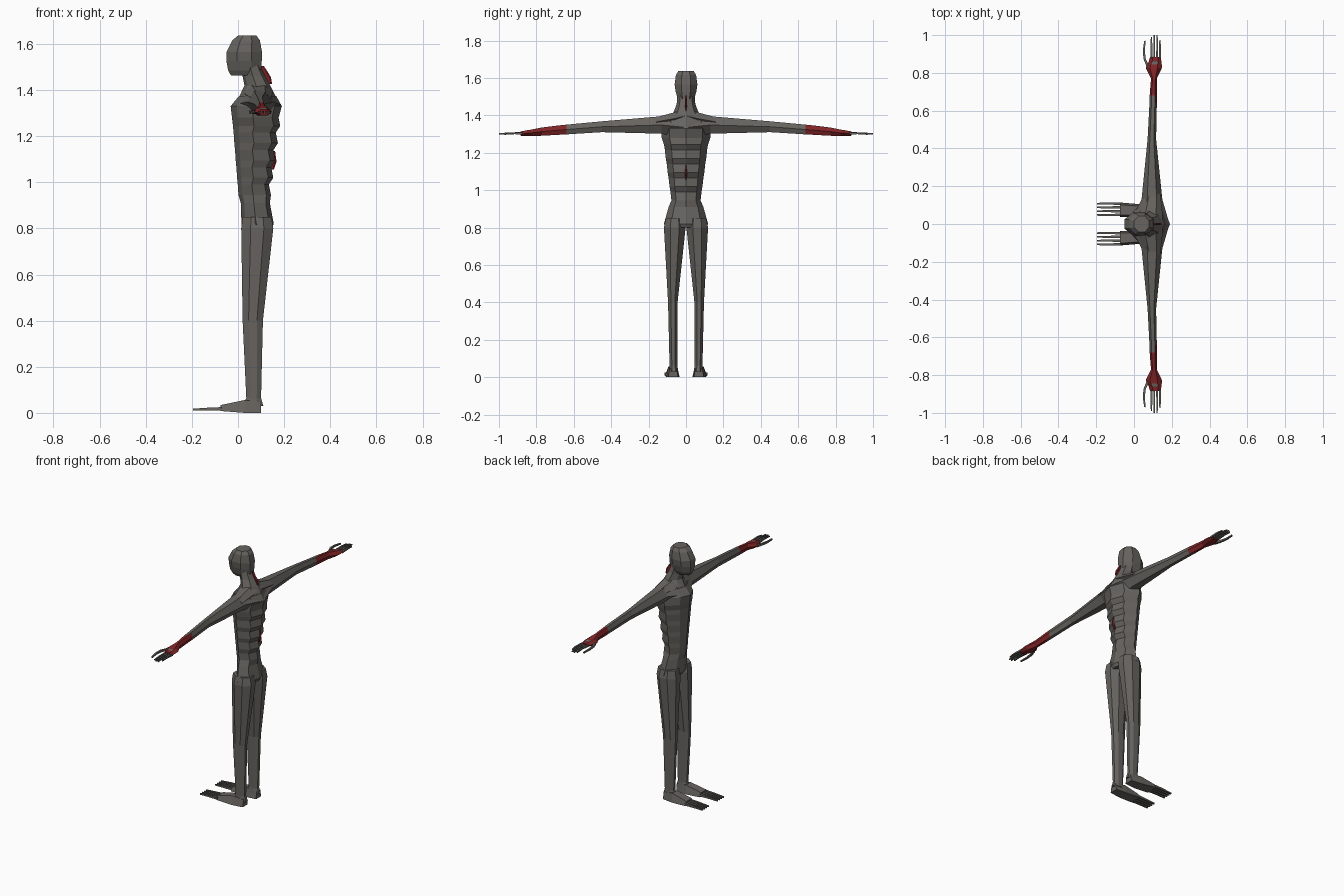
import bpy, bmesh, math
from mathutils import Vector

if "Cube" in bpy.data.objects:
    bpy.data.objects.remove(bpy.data.objects["Cube"])


def material(name, rgb):
    m = bpy.data.materials.new(name)
    m.diffuse_color = (*rgb, 1)
    m.use_nodes = True
    m.node_tree.nodes["Principled BSDF"].inputs["Base Color"].default_value = m.diffuse_color
    return m


GREY = material("ash grey skin", (0.135, 0.127, 0.115))
RED = material("blood red", (0.22, 0.018, 0.02))


def loft(name, rings, rule=None, mats=(GREY, RED), mirror=False):
    """Skin a list of equally sized rings, cap both ends."""
    bm = bmesh.new()
    vs = [[bm.verts.new(p) for p in r] for r in rings]
    n = len(rings[0])
    for a, b in zip(vs, vs[1:]):
        for i in range(n):
            j = (i + 1) % n
            bm.faces.new((a[i], a[j], b[j], b[i]))
    bm.faces.new(vs[0])
    bm.faces.new(vs[-1])
    bmesh.ops.recalc_face_normals(bm, faces=bm.faces)
    bm.normal_update()
    if rule:
        for f in bm.faces:
            f.material_index = int(rule(f.calc_center_median(), f.normal))
    me = bpy.data.meshes.new(name)
    bm.to_mesh(me)
    bm.free()
    for m in mats:
        me.materials.append(m)
    ob = bpy.data.objects.new(name, me)
    bpy.context.collection.objects.link(ob)
    if mirror:
        md = ob.modifiers.new("mirror", 'MIRROR')
        md.use_axis = (False, True, False)
        md.use_bisect_axis = (False, False, False)
        md.use_mirror_merge = False
    return ob


def body_ring(z, xf, xb, w):
    d = xb - xf
    half = [(xf + .12 * d, .5 * w), (xf + .45 * d, w), (xb - .14 * d, .68 * w)]
    return ([(xf, 0, z)] + [(x, y, z) for x, y in half] + [(xb, 0, z)]
            + [(x, -y, z) for x, y in reversed(half)])


def oct_ring(x0, x1, y0, y1, z):
    k = 1 / math.cos(math.pi / 8)
    return [((x0 + x1) / 2 + k * (x1 - x0) / 2 * math.cos(a),
             (y0 + y1) / 2 + k * (y1 - y0) / 2 * math.sin(a), z)
            for a in (math.pi / 8 + i * math.pi / 4 for i in range(8))]


def hex_ring(y, x0, x1, z0, z1):
    zm, d = (z0 + z1) / 2, (x1 - x0) * .27
    return [(x0, y, zm), (x0 + d, y, z1), (x1 - d, y, z1),
            (x1, y, zm), (x1 - d, y, z0), (x0 + d, y, z0)]


def rod(name, pts, r, mirror=True):
    """Tapered square rod along a path, for fingers and toes."""
    rings = []
    for i, p in enumerate(pts):
        p = Vector(p)
        d = (Vector(pts[-1]) - Vector(pts[0])).normalized()
        side = d.cross(Vector((0, 0, 1))).normalized()
        up = Vector((0, 0, 1))
        s = r * (1 - .4 * i / (len(pts) - 1))
        rings.append([p + side * s * a + up * s * b
                      for a, b in ((1, 1), (-1, 1), (-1, -1), (1, -1))])
    return loft(name, rings, mirror=mirror)


# Torso with scalloped spine: z, front x, back x, half width
torso = [(.80, .03, .145, .105), (.82, .015, .155, .118), (.91, .012, .138, .093)]
for i in range(5):
    z = .945 + i * .075
    t = i / 4
    f = .002 - .024 * t
    b = .143 + .04 * t
    w = .078 + .04 * t
    torso.append((z, f, b, w))
    if i < 4:
        torso.append((z + .045, f - .003, b - .009, w + .005))
torso += [(1.28, -.026, .176, .13), (1.33, -.032, .19, .13),
          (1.375, .005, .165, .115)]
loft("torso", [body_ring(*r) for r in torso])

# Neck
loft("neck", [body_ring(*r) for r in
              [(1.36, .0, .17, .11), (1.42, .028, .14, .065),
               (1.46, .02, .118, .05), (1.52, .01, .09, .045)]])

# Head
loft("head", [oct_ring(*r) for r in
              [(-.03, .085, -.03, .03, 1.462), (-.043, .10, -.043, .043, 1.485),
               (-.05, .103, -.055, .055, 1.525), (-.05, .104, -.061, .061, 1.565),
               (-.025, .095, -.054, .054, 1.615), (.0, .08, -.042, .042, 1.636)]])


# Arm with bloodied forearm and hand, mirrored
def bloody(c, n):
    if c.y < .62 or (c.y < .68 and n.x < .3):
        return False
    return not (.84 < c.y < .865 and n.z > .8)


arm = [(.0, -.025, .188, 1.275, 1.395), (.13, .04, .15, 1.302, 1.395),
       (.45, .072, .117, 1.310, 1.368), (.64, .082, .121, 1.298, 1.350),
       (.68, .083, .121, 1.296, 1.346), (.77, .09, .121, 1.291, 1.335),
       (.825, .062, .147, 1.289, 1.324), (.845, .068, .147, 1.289, 1.321),
       (.86, .078, .145, 1.289, 1.318), (.885, .085, .142, 1.291, 1.314)]
loft("arm", [hex_ring(*r) for r in arm], rule=bloody, mirror=True)

# Shoulder slope between neck and arm
loft("shoulder", [hex_ring(0, .02, .15, 1.36, 1.435),
                  hex_ring(.065, .03, .15, 1.35, 1.415),
                  hex_ring(.16, .06, .14, 1.34, 1.39)], mirror=True)

# Fingers and thumb
for i, tip in enumerate((.99, 1.0, 1.0, .975)):
    x = .092 + i * .015
    rod("finger", [(x, .875, 1.302), (x + .001, .94, 1.305), (x, tip, 1.301)], .0055)
rod("thumb", [(.075, .83, 1.303), (.056, .875, 1.306),
              (.052, .92, 1.304), (.058, .97, 1.300)], .007)

# Leg
loft("leg", [oct_ring(*r) for r in
             [(.02, .11, .042, .09, .03), (.036, .10, .046, .088, .065),
              (.02, .108, .045, .096, .40), (.014, .153, .002, .118, .80),
              (.02, .145, .012, .108, .85)]], mirror=True)


# Foot and toes
def foot_ring(x, y0, y1, z0, z1):
    m = (y1 - y0) * .15
    return [(x, y0, z0), (x, y1, z0), (x, y1 - m, z1), (x, y0 + m, z1)]


loft("foot", [foot_ring(*r) for r in
              [(.10, .042, .095, .0, .045), (.03, .036, .105, .0, .056),
               (-.075, .036, .114, .008, .034)]], mirror=True)
for i in range(4):
    y = .048 + i * .02
    rod("toe", [(-.07, y, .018), (-.13, y, .017), (-.196, y, .014)], .007)


# Red wounds along the spine
def wound(name, pts, w):
    rings = [[(x, -w * k, z), (x + .006, 0, z), (x, w * k, z), (x - .02, 0, z)]
             for x, z, k in pts]
    loft(name, rings, mats=(RED,))


wound("nape_wound", [(.105, 1.505, .3), (.122, 1.48, 1), (.137, 1.455, 1),
                     (.142, 1.425, .2)], .006)
wound("back_wound", [(.155, 1.135, .2), (.161, 1.09, 1), (.150, 1.055, .2)], .007)
